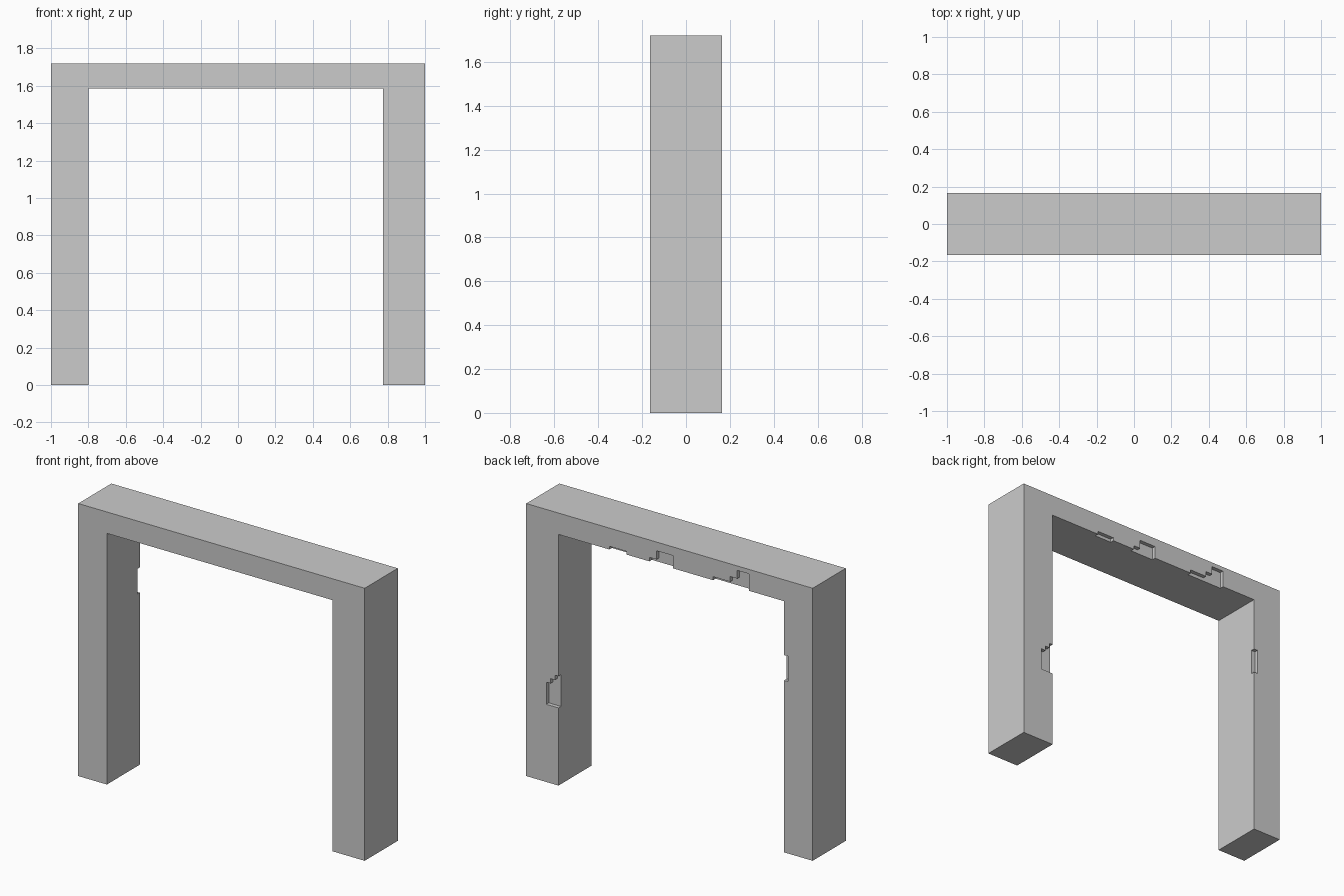
import bpy, bmesh

if "Cube" in bpy.data.objects:
    bpy.data.objects.remove(bpy.data.objects["Cube"])

HALF_DEPTH = 0.165
CHIP_DEPTH = 0.025
TOP, LINTEL = 1.72, 1.585        # outer top and underside of the lintel
LEFT, RIGHT = -0.80, 0.775       # inner faces of the two legs


def extrude_profile(name, points, y0, y1):
    """Extrude an x-z outline from y0 to y1."""
    bm = bmesh.new()
    face = bm.faces.new([bm.verts.new((x, y0, z)) for x, z in points])
    ext = bmesh.ops.extrude_face_region(bm, geom=[face])
    verts = [g for g in ext["geom"] if isinstance(g, bmesh.types.BMVert)]
    bmesh.ops.translate(bm, verts=verts, vec=(0, y1 - y0, 0))
    bmesh.ops.recalc_face_normals(bm, faces=bm.faces)
    mesh = bpy.data.meshes.new(name)
    bm.to_mesh(mesh)
    bm.free()
    obj = bpy.data.objects.new(name, mesh)
    bpy.context.collection.objects.link(obj)
    return obj


# Door frame: two legs and a lintel in one outline
frame = extrude_profile("door_frame", [
    (-1, 0), (LEFT, 0), (LEFT, LINTEL), (RIGHT, LINTEL),
    (RIGHT, 0), (1, 0), (1, TOP), (-1, TOP)], -HALF_DEPTH, HALF_DEPTH)

# Shallow stepped chips along the inner edge of the back face
LOW = LINTEL - 0.05
chips = {
    "lintel_chip_small": [(0.42, LOW), (0.42, 1.605), (0.30, 1.605), (0.30, LOW)],
    "lintel_chip_middle": [(0.14, LOW), (0.14, 1.61), (0.09, 1.61), (0.09, 1.665),
                           (-0.026, 1.665), (-0.026, LOW)],
    "lintel_chip_large": [(-0.305, LOW), (-0.305, 1.607), (-0.424, 1.607),
                          (-0.424, 1.64), (-0.473, 1.64), (-0.473, 1.692),
                          (-0.557, 1.692), (-0.557, LOW)],
    "right_leg_chip": [(0.72, 0.49), (0.86, 0.49), (0.86, 0.63), (0.83, 0.63),
                       (0.83, 0.66), (0.80, 0.66), (0.80, 0.69), (0.72, 0.69)],
    "left_leg_chip": [(-0.75, 1.085), (-0.828, 1.085), (-0.828, 1.245), (-0.75, 1.245)],
}
for name, outline in chips.items():
    cutter = extrude_profile(name + "_cutter", outline,
                             HALF_DEPTH - CHIP_DEPTH, HALF_DEPTH + 0.05)
    cutter.hide_render = True
    cutter.hide_set(True)
    cut = frame.modifiers.new(name, 'BOOLEAN')
    cut.operation = 'DIFFERENCE'
    cut.solver = 'EXACT'
    cut.object = cutter
